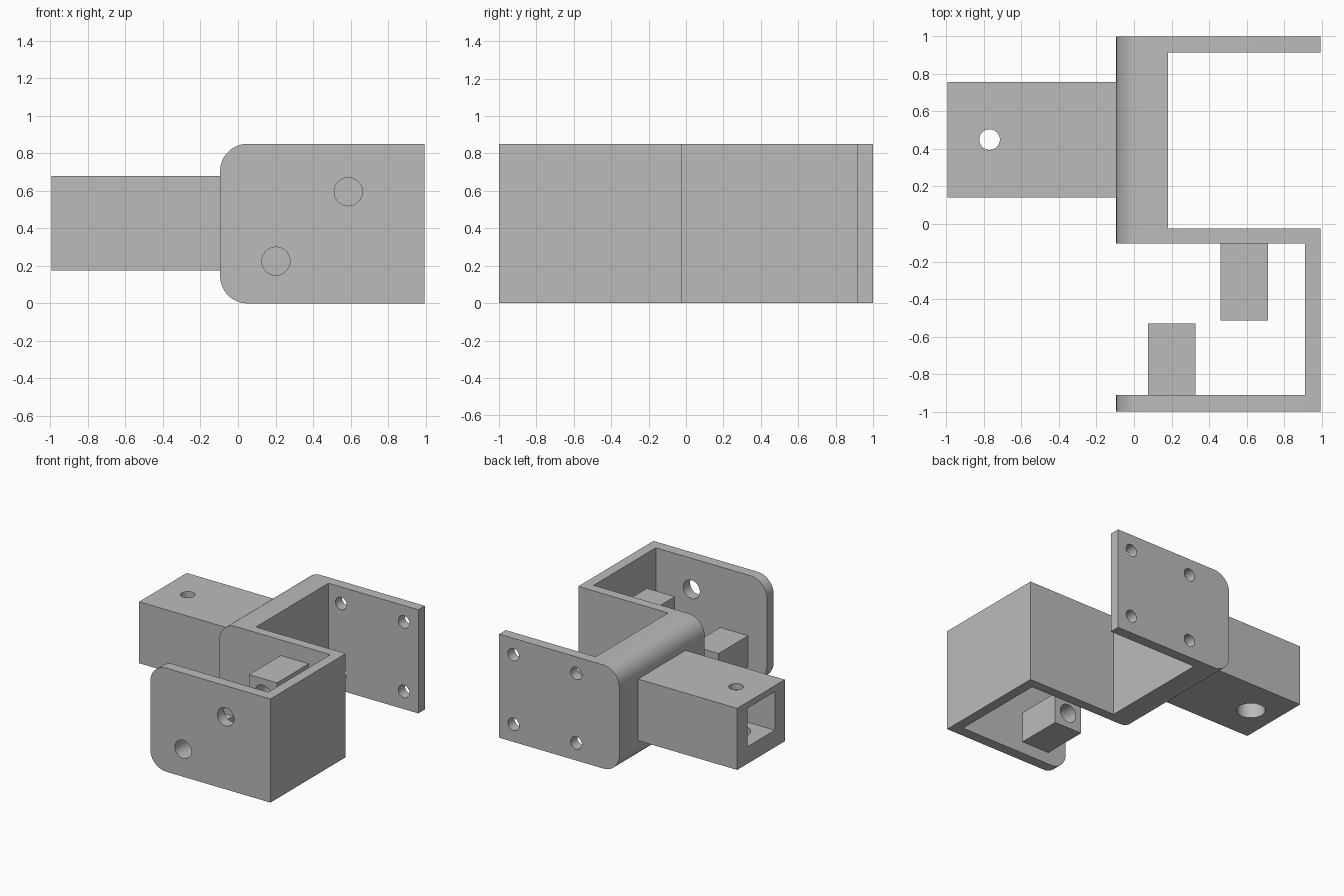
import bpy, bmesh, math
from mathutils import Matrix, Vector

if "Cube" in bpy.data.objects:
    bpy.data.objects.remove(bpy.data.objects["Cube"], do_unlink=True)

grey = bpy.data.materials.new("plain grey")
grey.use_nodes = True
tone = (0.5, 0.5, 0.5, 1)
grey.diffuse_color = tone
grey.node_tree.nodes["Principled BSDF"].inputs["Base Color"].default_value = tone


def add_object(name, bm):
    bmesh.ops.recalc_face_normals(bm, faces=bm.faces)
    mesh = bpy.data.meshes.new(name)
    bm.to_mesh(mesh)
    bm.free()
    mesh.materials.append(grey)
    obj = bpy.data.objects.new(name, mesh)
    bpy.context.collection.objects.link(obj)
    return obj


def box(name, x, y, z):
    """Box from (low, high) pairs on each axis."""
    bm = bmesh.new()
    bmesh.ops.create_cube(bm, size=1)
    for v in bm.verts:
        v.co = Vector(((a + b) / 2 + c * (b - a)) for c, (a, b) in zip(v.co, (x, y, z)))
    return add_object(name, bm)


def drill(axis, centre, radius, depth):
    """Round cutter along y or z."""
    bm = bmesh.new()
    turn = Matrix.Rotation(math.pi / 2, 4, "X") if axis == "y" else Matrix()
    bmesh.ops.create_cone(bm, cap_ends=True, segments=48, radius1=radius, radius2=radius,
                          depth=depth, matrix=Matrix.Translation(centre) @ turn)
    return add_object("drill", bm)


def cut(obj, cutters):
    bpy.context.view_layer.objects.active = obj
    for cutter in cutters:
        cutter.hide_render = True
        mod = obj.modifiers.new("cut", "BOOLEAN")
        mod.operation = "DIFFERENCE"
        mod.solver = "EXACT"
        mod.object = cutter
        bpy.ops.object.modifier_apply(modifier=mod.name)
        bpy.data.objects.remove(cutter, do_unlink=True)


LEFT, RIGHT, HEIGHT, ROUND = -0.095, 0.995, 0.85, 0.145

# Bracket body: a side profile with two rounded corners, extruded front to back
bm = bmesh.new()
profile = [(RIGHT, 0), (RIGHT, HEIGHT)]
for cz, start in ((HEIGHT - ROUND, 90), (ROUND, 180)):
    for i in range(17):
        a = math.radians(start + 90 * i / 16)
        profile.append((LEFT + ROUND + ROUND * math.cos(a), cz + ROUND * math.sin(a)))
face = bm.faces.new([bm.verts.new((x, -1, z)) for x, z in profile])
side = bmesh.ops.extrude_face_region(bm, geom=[face])
bmesh.ops.translate(bm, vec=(0, 2, 0),
                    verts=[v for v in side["geom"] if isinstance(v, bmesh.types.BMVert)])
body = add_object("bracket_body", bm)

# Two opposite bays leave the S-shaped walls; then screw holes and pin holes
PINS = {"upper": (0.588, 0.595), "lower": (0.202, 0.225)}
cutters = [box("rear_bay", (0.18, 2), (-0.025, 0.915), (-1, 2)),
           box("front_bay", (-1, 0.912), (-0.912, -0.105), (-1, 2))]
cutters += [drill("y", (x, 0.95, z), 0.051, 0.3) for x in (0.295, 0.865) for z in (0.145, 0.715)]
cutters += [drill("y", (x, -0.95, z), 0.075, 0.3) for x, z in PINS.values()]
cut(body, cutters)

# Bored square bosses, one on each wall of the front bay
parts = [body]
for (name, (x, z)), y in zip(PINS.items(), ((-0.515, -0.105), (-0.912, -0.53))):
    h = 0.127
    boss = box(name + "_boss", (x - h, x + h), y, (z - h, z + h))
    cut(boss, [drill("y", (x, sum(y) / 2, z), 0.075, 1)])
    parts.append(boss)

# Hollow arm with a small hole on top and a wide one underneath
arm = box("hollow_arm", (-0.995, LEFT + 0.01), (0.14, 0.757), (0.175, 0.68))
cut(arm, [box("arm_cavity", (-1.2, LEFT), (0.27, 0.627), (0.315, 0.63)),
          drill("z", (-0.77, 0.45, 0.65), 0.055, 0.2),
          drill("z", (-0.77, 0.45, 0.2), 0.108, 0.3)])
parts.append(arm)

# Smooth the rounds while keeping edges crisp
bpy.ops.object.select_all(action="DESELECT")
for obj in parts:
    obj.select_set(True)
bpy.context.view_layer.objects.active = body
bpy.ops.object.shade_smooth_by_angle(angle=math.radians(30))
